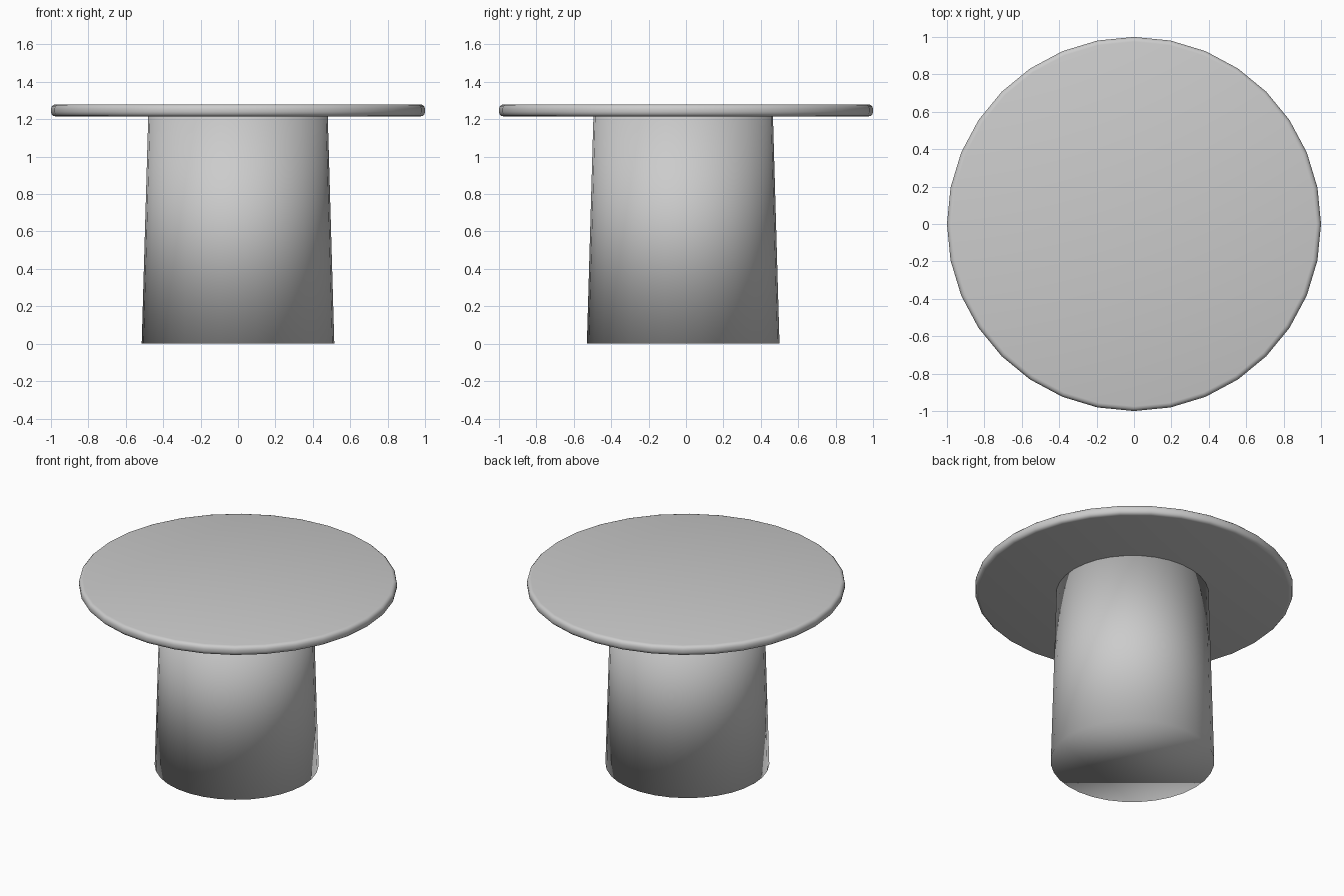
import bpy

if "Cube" in bpy.data.objects:
    bpy.data.objects.remove(bpy.data.objects["Cube"])

SIDES = 32
TOP_UNDER, TOP_UPPER = 1.215, 1.28


def tapered_disc(name, r_low, r_high, z_low, z_high, y=0.0):
    bpy.ops.mesh.primitive_cone_add(
        vertices=SIDES, radius1=r_low, radius2=r_high,
        depth=z_high - z_low, location=(0, y, (z_low + z_high) / 2))
    obj = bpy.context.object
    obj.name = name
    bpy.ops.object.shade_smooth()
    return obj


# Round table top with softened rim
top = tapered_disc("table_top", 1.0, 1.0, TOP_UNDER, TOP_UPPER)
bevel = top.modifiers.new("rim_bevel", 'BEVEL')
bevel.width = 0.025
bevel.segments = 3
bevel.limit_method = 'ANGLE'
bevel.angle_limit = 1.0

# Slightly tapered drum pedestal, set a touch toward the front
tapered_disc("pedestal", 0.515, 0.48, 0.0, TOP_UNDER, y=-0.015)
